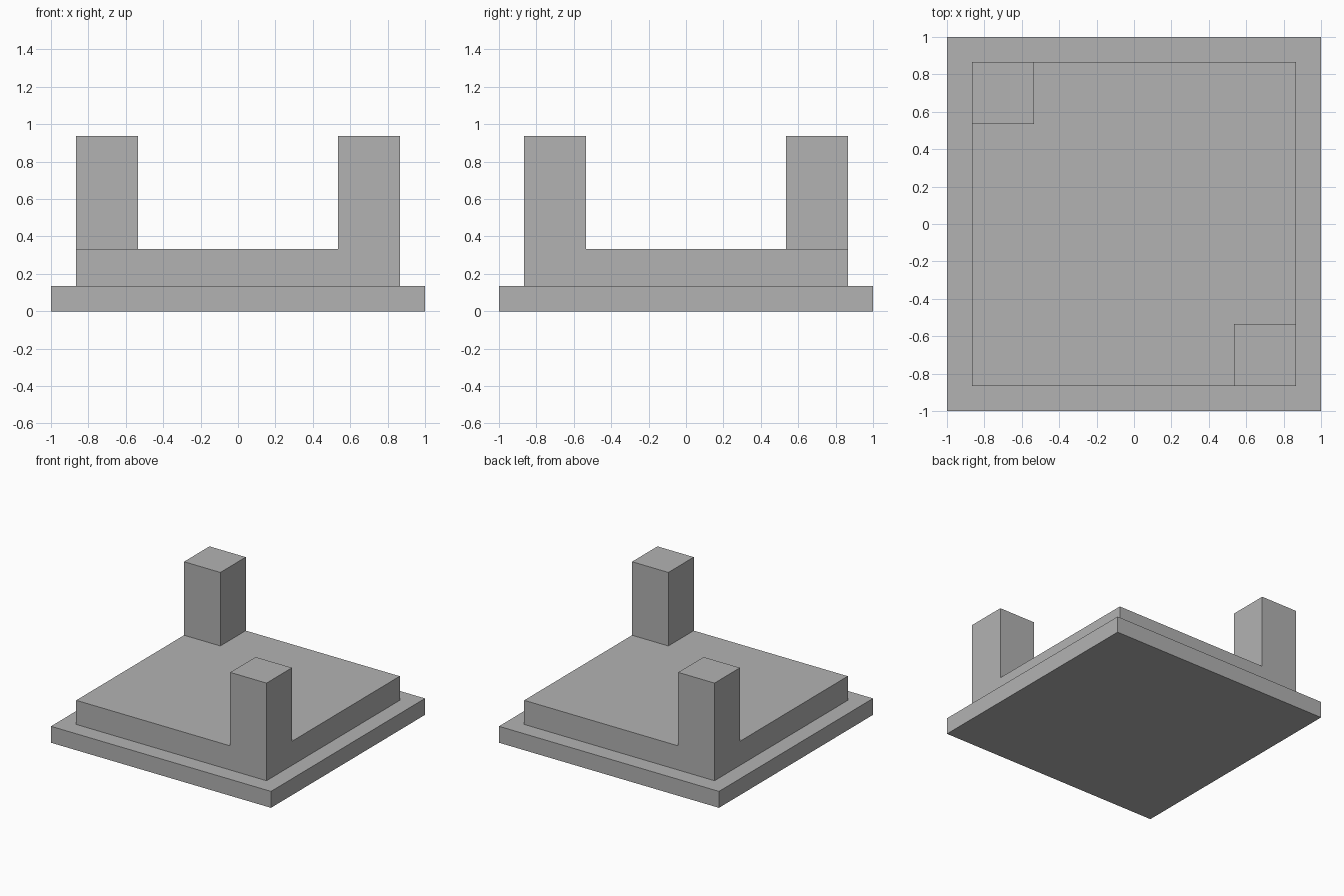
import bpy, bmesh
from mathutils import Matrix

cube = bpy.data.objects.get("Cube")
if cube:
    bpy.data.objects.remove(cube, do_unlink=True)

BASE_TOP, SLAB_TOP, POST_TOP = 0.135, 0.333, 0.937
OUTER, INNER = 0.865, 0.535

grey = bpy.data.materials.new("plain_grey")
grey.use_nodes = True
grey.diffuse_color = (0.448, 0.448, 0.448, 1)
grey.node_tree.nodes["Principled BSDF"].inputs["Base Color"].default_value = grey.diffuse_color


def add_box(bm, half, bottom, top):
    place = Matrix.Translation((0, 0, (bottom + top) / 2))
    size = Matrix.Diagonal((2 * half, 2 * half, top - bottom, 1))
    bmesh.ops.create_cube(bm, size=1, matrix=place @ size)


def finish(bm, name):
    bmesh.ops.recalc_face_normals(bm, faces=bm.faces)
    mesh = bpy.data.meshes.new(name)
    bm.to_mesh(mesh)
    bm.free()
    mesh.materials.append(grey)
    bpy.context.collection.objects.link(bpy.data.objects.new(name, mesh))


# Wide base plate
bm = bmesh.new()
add_box(bm, 1, 0, BASE_TOP)
finish(bm, "base_plate")

# Upper slab, cut into a grid so the corner posts rise flush with its sides
bm = bmesh.new()
add_box(bm, OUTER, BASE_TOP, SLAB_TOP)
for axis in ((1, 0, 0), (0, 1, 0)):
    for offset in (-INNER, INNER):
        bmesh.ops.bisect_plane(bm, geom=bm.verts[:] + bm.edges[:] + bm.faces[:],
                               plane_co=[a * offset for a in axis], plane_no=axis)

# Posts on two opposite corners: back right and front left
bm.normal_update()
corners = []
for face in bm.faces:
    c = face.calc_center_median()
    if face.normal.z > 0.9 and min(abs(c.x), abs(c.y)) > INNER and c.x * c.y < 0:
        corners.append(face)
for face in corners:
    raised = bmesh.ops.extrude_discrete_faces(bm, faces=[face])["faces"][0]
    bmesh.ops.translate(bm, verts=raised.verts, vec=(0, 0, POST_TOP - SLAB_TOP))

# Merge flat neighbouring faces
bmesh.ops.dissolve_limit(bm, angle_limit=0.01, verts=bm.verts[:], edges=bm.edges[:])
finish(bm, "slab_with_corner_posts")
